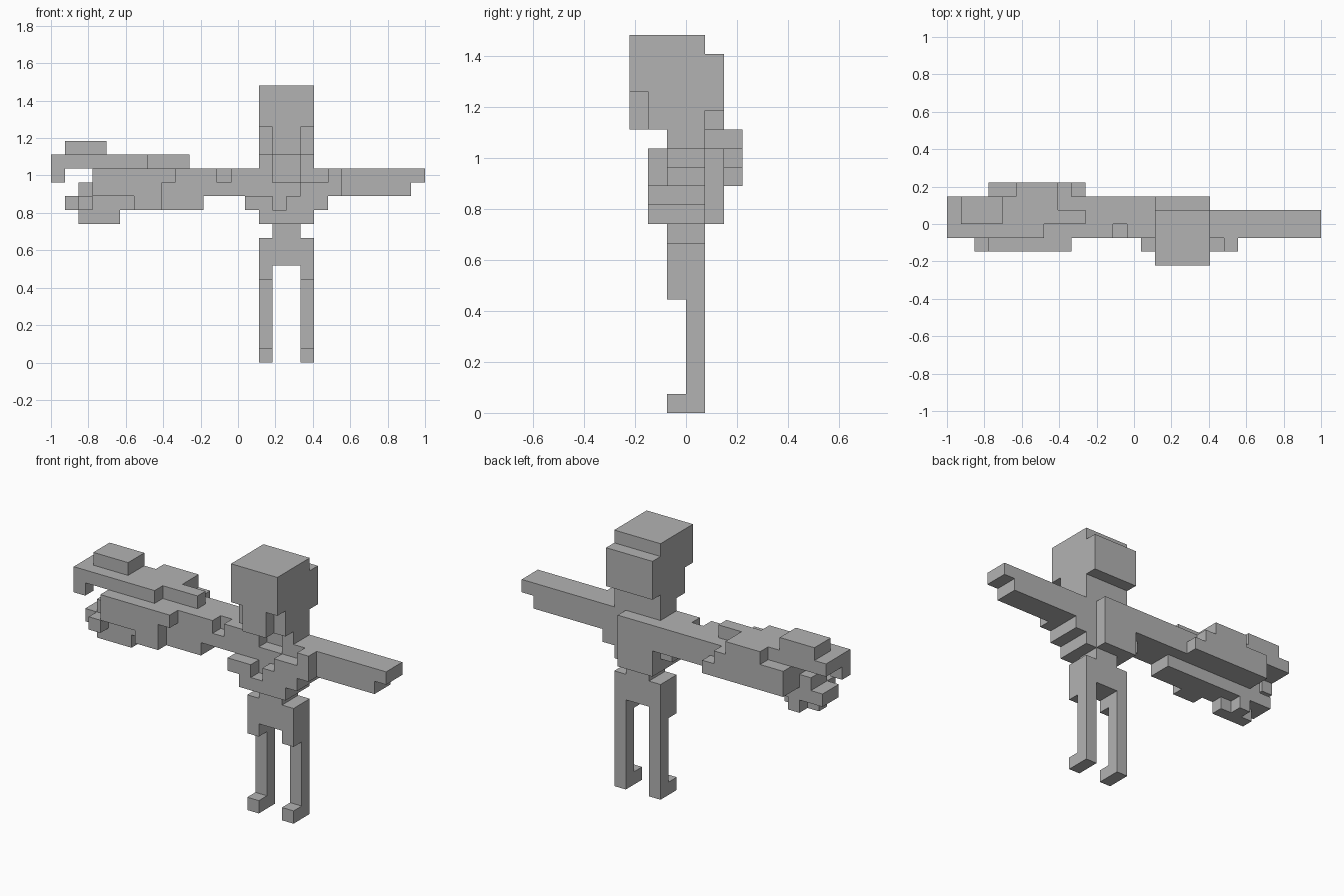
import bpy, bmesh, math
from mathutils import Vector

if "Cube" in bpy.data.objects:
    bpy.data.objects.remove(bpy.data.objects["Cube"])

U = 2 / 27                      # size of one block
cells = {}                      # block position -> part name

grey = bpy.data.materials.new("plain_grey")
grey.diffuse_color = (0.45, 0.45, 0.45, 1)
grey.use_nodes = True
grey.node_tree.nodes["Principled BSDF"].inputs["Base Color"].default_value = grey.diffuse_color


def box(part, x0, x1, y0, y1, z0, z1):
    """Fill a range of blocks for a part."""
    for x in range(x0, x1):
        for y in range(y0, y1):
            for z in range(z0, z1):
                cells.setdefault((x, y, z), part)


# Head with overhanging brow, nose and stepped back
box("head", 15, 19, 0, 4, 17, 20)
box("head", 15, 19, 1, 4, 15, 17)
box("head", 16, 18, 0, 1, 15, 17)
box("head", 15, 19, 4, 5, 16, 19)

# Neck, recessed at the centre front
box("neck", 15, 19, 3, 4, 13, 15)
box("neck", 15, 16, 2, 3, 13, 15)
box("neck", 18, 19, 2, 3, 13, 15)

# Torso, waist and shoulder back plate
box("torso", 15, 19, 2, 4, 10, 13)
box("torso", 15, 18, 4, 5, 10, 14)
box("waist", 16, 18, 2, 4, 9, 10)

# Stepped chest harness
box("harness", 20, 21, 1, 2, 13, 14)
box("harness", 18, 21, 1, 2, 12, 13)
box("harness", 17, 20, 1, 4, 11, 12)
box("harness", 15, 19, 1, 2, 10, 11)
box("harness", 14, 16, 1, 4, 11, 12)

# Straight arm
box("straight_arm", 19, 27, 2, 4, 13, 14)
box("straight_arm", 19, 26, 2, 4, 12, 13)

# Hips, legs and feet
box("hips", 15, 19, 2, 4, 7, 9)
for x in (15, 18):
    box("legs", x, x + 1, 2, 4, 6, 7)
    box("legs", x, x + 1, 3, 4, 0, 6)
    box("feet", x, x + 1, 2, 3, 0, 1)

# Heavy arm: core, with a notch at the shoulder
box("heavy_arm", 3, 15, 3, 5, 12, 14)
box("heavy_arm", 3, 12, 2, 3, 12, 14)
box("heavy_arm", 12, 13, 2, 3, 12, 13)
box("heavy_arm", 13, 15, 2, 3, 12, 14)
box("heavy_arm", 2, 3, 2, 4, 12, 13)

# Front and rear armour on the heavy arm
box("front_armour", 3, 9, 1, 2, 13, 14)
box("front_armour", 3, 8, 1, 2, 12, 13)
box("front_armour", 2, 3, 1, 2, 11, 12)
box("front_armour", 6, 8, 1, 2, 11, 12)
box("rear_armour", 3, 10, 5, 6, 12, 13)
box("rear_armour", 3, 9, 5, 6, 13, 14)
box("rear_armour", 5, 8, 5, 6, 14, 15)

# Upper plates of the heavy arm
box("upper_plate", 1, 7, 2, 5, 14, 15)
box("upper_plate", 7, 8, 3, 5, 14, 15)
box("upper_plate", 8, 10, 3, 4, 14, 15)
box("upper_plate", 0, 1, 3, 5, 14, 15)
box("upper_plate", 0, 1, 2, 3, 13, 15)
box("upper_block", 1, 4, 3, 5, 15, 16)

# Lower claw
box("lower_claw", 1, 6, 2, 4, 11, 12)
box("lower_claw", 6, 11, 2, 4, 11, 12)
box("lower_claw", 2, 5, 2, 3, 10, 11)
box("lower_claw", 3, 4, 3, 4, 10, 11)

DIRS = [Vector(d) for d in ((1, 0, 0), (-1, 0, 0), (0, 1, 0),
                            (0, -1, 0), (0, 0, 1), (0, 0, -1))]

# Make each part from the exposed block sides
for part in dict.fromkeys(cells.values()):
    bm = bmesh.new()
    for cell, owner in cells.items():
        if owner != part:
            continue
        c = Vector(cell)
        for d in DIRS:
            if tuple(int(v) for v in c + d) in cells:
                continue
            a = Vector((d.y, d.z, d.x))
            b = d.cross(a)
            mid = c + Vector((.5, .5, .5)) + d / 2
            corners = [mid + (a * s + b * t) / 2
                       for s, t in ((-1, -1), (1, -1), (1, 1), (-1, 1))]
            bm.faces.new([bm.verts.new(((p.x - 13.5) * U, (p.y - 3) * U, p.z * U))
                          for p in corners])
    bmesh.ops.remove_doubles(bm, verts=bm.verts[:], dist=U * 0.01)
    bmesh.ops.dissolve_limit(bm, angle_limit=math.radians(1),
                             verts=bm.verts[:], edges=bm.edges[:])
    mesh = bpy.data.meshes.new(part)
    bm.to_mesh(mesh)
    bm.free()
    mesh.materials.append(grey)
    bpy.context.collection.objects.link(bpy.data.objects.new(part, mesh))
